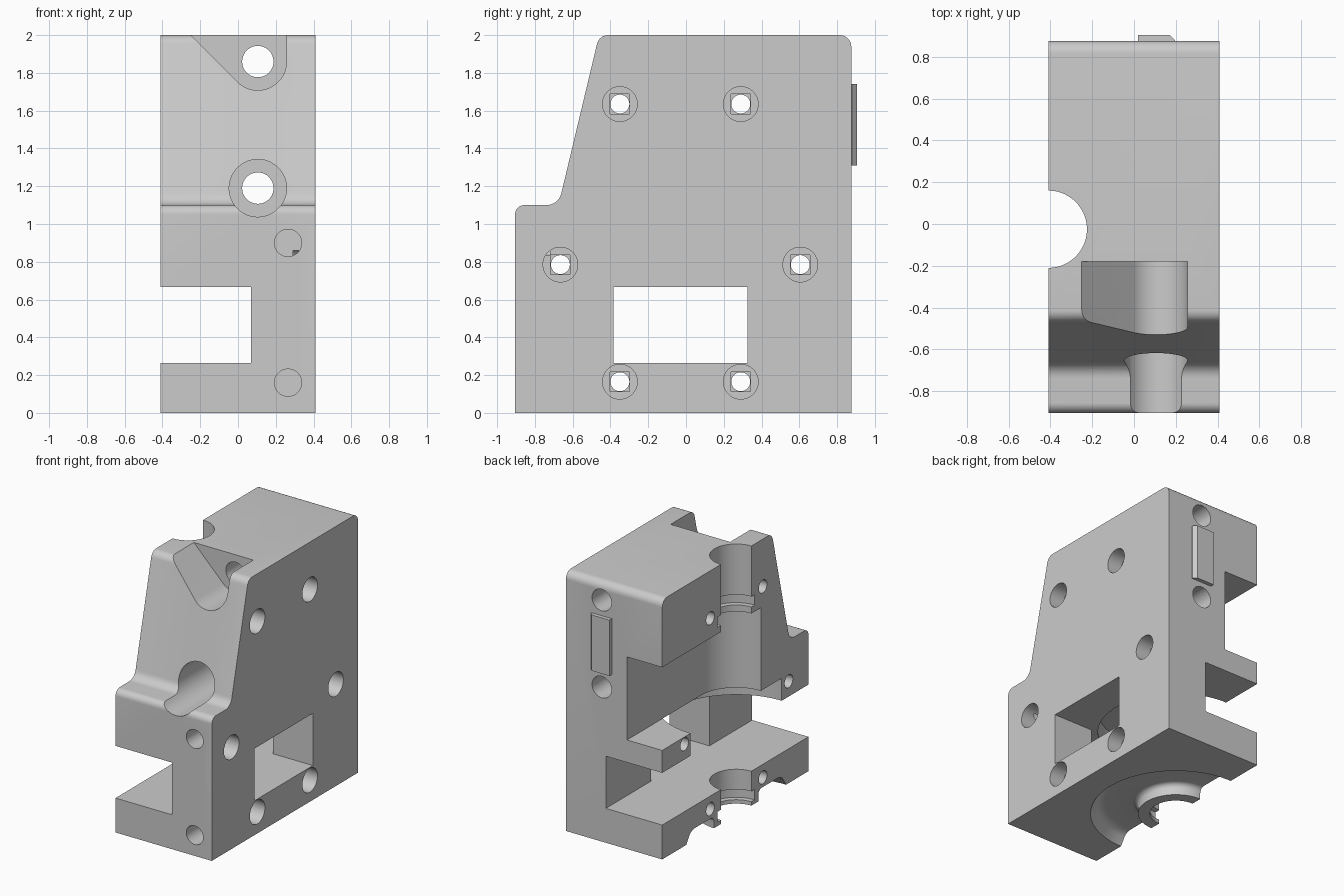
import bpy, bmesh, math
from mathutils import Vector, Matrix

cube = bpy.data.objects.get("Cube")
if cube:
    bpy.data.objects.remove(cube, do_unlink=True)

grey = bpy.data.materials.new("light grey")
grey.use_nodes = True
grey.diffuse_color = (0.6, 0.6, 0.6, 1)
bsdf = next(n for n in grey.node_tree.nodes if n.type == 'BSDF_PRINCIPLED')
bsdf.inputs["Base Color"].default_value = grey.diffuse_color


def make(name, bm):
    bmesh.ops.recalc_face_normals(bm, faces=bm.faces)
    mesh = bpy.data.meshes.new(name)
    bm.to_mesh(mesh)
    bm.free()
    mesh.materials.append(grey)
    obj = bpy.data.objects.new(name, mesh)
    bpy.context.collection.objects.link(obj)
    return obj


def activate(obj):
    bpy.ops.object.select_all(action='DESELECT')
    obj.select_set(True)
    bpy.context.view_layer.objects.active = obj


def prism(name, points, offset):
    """Closed solid from an outline of 3D points swept along an offset."""
    bm = bmesh.new()
    near = [bm.verts.new(p) for p in points]
    far = [bm.verts.new(Vector(p) + Vector(offset)) for p in points]
    bm.faces.new(near)
    bm.faces.new(far[::-1])
    for i in range(len(near)):
        bm.faces.new((near[i], near[i - 1], far[i - 1], far[i]))
    return make(name, bm)


def rounded(corners, steps=8):
    """Round each (a, b, radius) corner of an outline."""
    pts, n = [], len(corners)
    for i, (a, b, r) in enumerate(corners):
        p = Vector((a, b))
        u = (Vector(corners[i - 1][:2]) - p).normalized()
        v = (Vector(corners[(i + 1) % n][:2]) - p).normalized()
        if r == 0:
            pts.append(p)
            continue
        half = u.angle(v) / 2
        centre = p + (u + v).normalized() * (r / math.sin(half))
        start = p + u * (r / math.tan(half)) - centre
        end = p + v * (r / math.tan(half)) - centre
        for k in range(steps + 1):
            pts.append(centre + start.slerp(end, k / steps).normalized() * r)
    return pts


def cut(cutter):
    activate(body)
    mod = body.modifiers.new("cut", 'BOOLEAN')
    mod.operation = 'DIFFERENCE'
    mod.solver = 'EXACT'
    mod.object = cutter
    bpy.ops.object.modifier_apply(modifier=mod.name)
    bpy.data.objects.remove(cutter, do_unlink=True)


def cut_box(lo, hi):
    x, y, z = lo
    X, Y, Z = hi
    cut(prism("box_cutter", [(x, y, z), (X, y, z), (X, Y, z), (x, Y, z)], (0, 0, Z - z)))


def cut_round(axis, centre, r, lo, hi, sides=64):
    """Cut a cylinder along an axis, from lo to hi on that axis."""
    pts = []
    for i in range(sides):
        a = math.tau * (i + 0.5) / sides
        p = [centre[0] + r * math.cos(a), centre[1] + r * math.sin(a)]
        p.insert(axis, lo)
        pts.append(p)
    offset = [0, 0, 0]
    offset[axis] = hi - lo
    cut(prism("round_cutter", pts, offset))


# Body: side outline swept across the width
W = 0.41
outline = rounded([(-0.905, 0, 0), (0.875, 0, 0), (0.875, 2, 0.06), (-0.46, 2, 0.06),
                   (-0.675, 1.1, 0.08), (-0.905, 1.1, 0.05)])
body = prism("housing_body", [(-W, p.x, p.y) for p in outline], (2 * W, 0, 0))

# Open slot and the window through the side wall
cut_box((-0.6, -1.2, 0.265), (0.07, 1.2, 0.667))
cut_box((-0.2, -0.385, 0.265), (0.6, 0.325, 0.667))

# Vertical bore with its pockets and snap grooves
axis = (-W, -0.025)
cut_round(2, axis, 0.185, -0.2, 2.2)
cut_round(2, axis, 0.30, 0.8, 1.48)
cut_box((-0.6, axis[1], 0.84), (-0.11, 1.2, 1.48))
cut_round(2, axis, 0.555, 0.5, 0.84)
for low in (0.03, 1.53):
    cut_round(2, axis, 0.225, low, low + 0.08)

# Ring-shaped hollow under the base
ring = rounded([(0.27, -0.05, 0), (0.27, 0.09, 0.04), (0.55, 0.09, 0.08), (0.64, -0.05, 0)], 5)
bm = bmesh.new()
rows = []
for i in range(64):
    spin = Matrix.Rotation(math.tau * (i + 0.5) / 64, 3, 'Z')
    rows.append([bm.verts.new(spin @ Vector((p.x, 0, p.y)) + Vector((*axis, 0))) for p in ring])
for i, row in enumerate(rows):
    prev = rows[i - 1]
    for j in range(len(row)):
        bm.faces.new((prev[j - 1], prev[j], row[j], row[j - 1]))
cut(make("base_ring_cutter", bm))

# Long rods: through holes with recesses from the front
rod_x, r = 0.105, 0.152
for z in (1.86, 1.19):
    cut_round(1, (rod_x, z), 0.083, -1.2, 1.2)
cut_round(1, (rod_x, 1.19), r, -1.2, -0.18)
arc = [(rod_x + r * math.cos(a), 1.86 + r * math.sin(a))
       for a in (math.radians(-135 + 135 * k / 24) for k in range(25))]
rise = 2.1 - arc[0][1]
vee = arc + [(rod_x + r, 2.1), (arc[0][0] - rise, 2.1)]
cut(prism("vee_cutter", [(x, -1.2, z) for x, z in vee], (0, 1.02, 0)))

# Blind holes in the front face
for z in (0.16, 0.9):
    cut_round(1, (0.265, z), 0.072, -1.2, -0.72)

# Clamping screws: through hole, head recess and a thin bridging step
for y, z in ((-0.35, 1.635), (0.29, 1.635), (-0.665, 0.785),
             (0.605, 0.785), (-0.35, 0.165), (0.29, 0.165)):
    cut_round(0, (y, z), 0.05, -0.6, 0.6, 32)
    cut_round(0, (y, z), 0.092, 0.29, 0.6, 40)
    cut_box((0.27, y - 0.052, z - 0.052), (0.35, y + 0.052, z + 0.052))

activate(body)
bpy.ops.object.shade_smooth_by_angle(angle=math.radians(30))

# Raised pad on the back, bevelled on one side
pad = [(0.02, 0.87), (0.195, 0.87), (0.195, 0.88), (0.17, 0.905), (0.02, 0.905)]
prism("back_pad", [(x, y, 1.31) for x, y in pad], (0, 0, 0.43))
